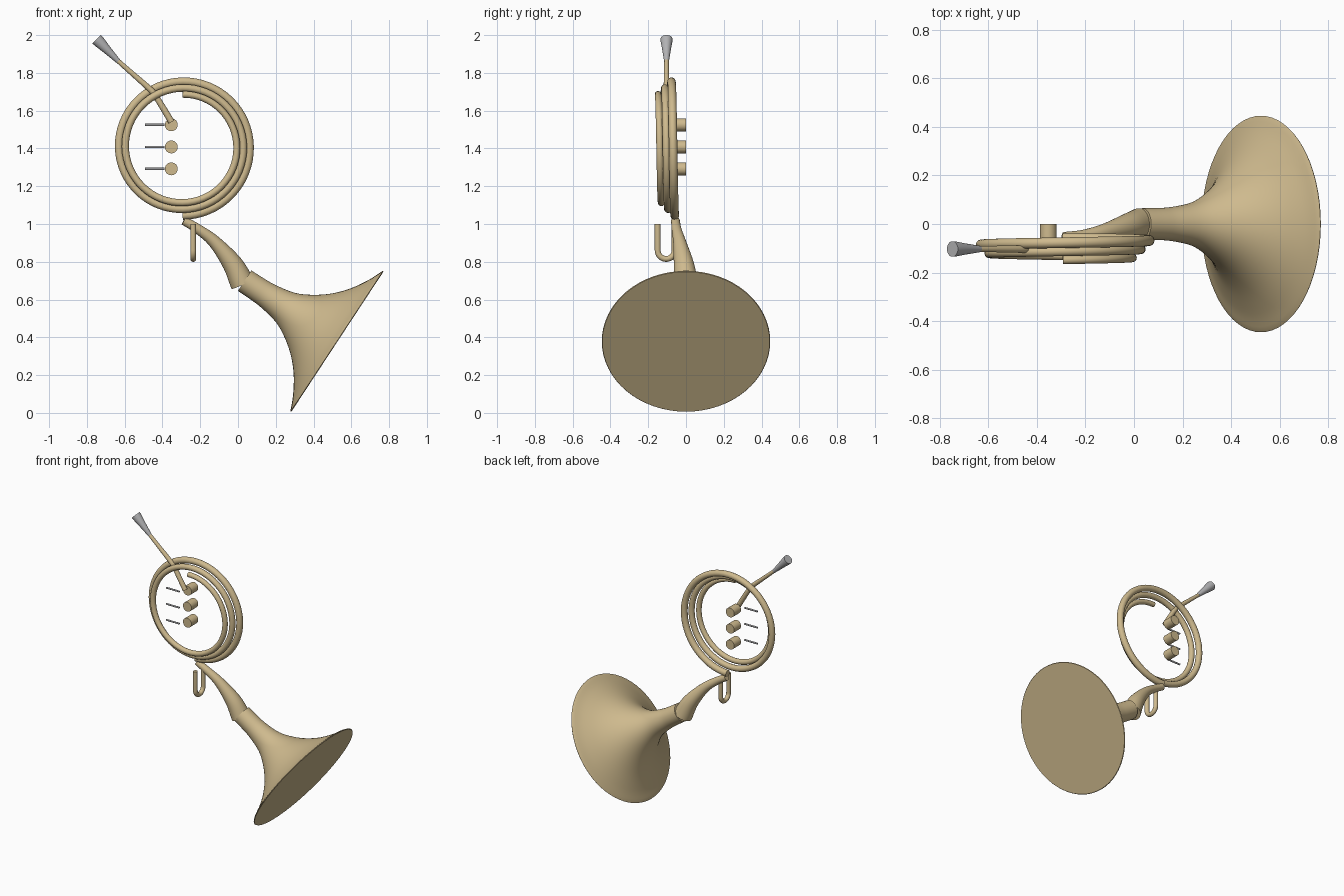
import bpy
import bmesh
import math
from mathutils import Vector

cube = bpy.data.objects.get("Cube")
if cube:
    bpy.data.objects.remove(cube, do_unlink=True)


def make_material(name, rgb, metallic=0.0):
    mat = bpy.data.materials.new(name)
    mat.use_nodes = True
    mat.diffuse_color = (*rgb, 1)
    mat.node_tree.nodes["Principled BSDF"].inputs["Base Color"].default_value = (*rgb, 1)
    return mat


BRASS = make_material("warm brass", (0.62, 0.49, 0.27))
STEEL = make_material("silver grey", (0.45, 0.45, 0.46))


def smooth_points(points, steps):
    """Catmull-Rom interpolation through (x, y, z, radius) points."""
    pts = [Vector(p) for p in points]
    pts = [2 * pts[0] - pts[1]] + pts + [2 * pts[-1] - pts[-2]]
    out = []
    for a, b, c, d in zip(pts, pts[1:], pts[2:], pts[3:]):
        for i in range(steps):
            t = i / steps
            out.append(0.5 * (2 * b + (c - a) * t + (2 * a - 5 * b + 4 * c - d) * t * t
                              + (3 * b - a - 3 * c + d) * t ** 3))
    return out + [pts[-2]]


def tube(name, points, mat, sides=20, side_axis=(0, 1, 0), angle=40):
    """Sweep a capped circle of varying radius along (x, y, z, radius) points."""
    centres = [Vector(p[:3]) for p in points]
    bm = bmesh.new()
    rings = []
    for i, (c, p) in enumerate(zip(centres, points)):
        tangent = (centres[min(i + 1, len(centres) - 1)] - centres[max(i - 1, 0)]).normalized()
        u = tangent.cross(Vector(side_axis)).normalized()
        v = tangent.cross(u)
        rings.append([bm.verts.new(c + p[3] * (u * math.cos(a) + v * math.sin(a)))
                      for a in (2 * math.pi * k / sides for k in range(sides))])
    for r, s in zip(rings, rings[1:]):
        for k in range(sides):
            n = (k + 1) % sides
            bm.faces.new((r[k], r[n], s[n], s[k]))
    bm.faces.new(rings[0][::-1])
    bm.faces.new(rings[-1])
    bmesh.ops.recalc_face_normals(bm, faces=bm.faces)
    mesh = bpy.data.meshes.new(name)
    bm.to_mesh(mesh)
    bm.free()
    mesh.materials.append(mat)
    obj = bpy.data.objects.new(name, mesh)
    bpy.context.collection.objects.link(obj)
    bpy.ops.object.select_all(action='DESELECT')
    obj.select_set(True)
    bpy.context.view_layer.objects.active = obj
    bpy.ops.object.shade_smooth_by_angle(angle=math.radians(angle))
    return obj


# Flared bell: (distance along the axis, radius), closed by a flat disc
bell_start = Vector((0.035, 0, 0.70))
bell_axis = Vector((0.835, 0, -0.549)).normalized()
bell_profile = [(0, 0.065), (0.08, 0.066), (0.152, 0.071), (0.257, 0.092), (0.345, 0.137),
                (0.425, 0.199), (0.494, 0.278), (0.55, 0.371), (0.580, 0.440)]
bell = smooth_points([(*(bell_start + bell_axis * t), r) for t, r in bell_profile], 4)
bell += [(*(bell_start + bell_axis * t), r) for t, r in ((0.584, 0.446), (0.588, 0.443))]
tube("bell", bell, BRASS, sides=64)

# Tapered branch joining the coil to the bell
branch = [(-0.287, -0.056, 1.018, 0.023), (-0.21, -0.05, 0.972, 0.026),
          (-0.124, -0.034, 0.905, 0.034), (-0.03, -0.012, 0.79, 0.053),
          (0.024, 0, 0.685, 0.065)]
tube("tapered_branch", smooth_points(branch, 6), BRASS, sides=32)

# Coil of two and a half turns, growing outward and backward
TURNS, STEPS = 2.5, 160
coil = []
for i in range(STEPS + 1):
    s = TURNS * i / STEPS
    a = 2 * math.pi * s
    r = 0.278 + 0.034 * s
    coil.append((-0.293 + r * math.sin(a), -0.148 + 0.0355 * s,
                 1.408 + r * math.cos(a), 0.0175 + 0.0022 * s))
tube("coiled_tube", coil, BRASS)

# Mouth pipe with a soft bend
pipe = [(-0.352, -0.103, 1.54, 0.017), (-0.40, -0.103, 1.62, 0.0165),
        (-0.445, -0.103, 1.69, 0.016), (-0.475, -0.103, 1.722, 0.0155),
        (-0.56, -0.103, 1.797, 0.0135), (-0.645, -0.103, 1.872, 0.012)]
tube("mouth_pipe", smooth_points(pipe, 4), BRASS)

# Conical mouthpiece
mouthpiece = [(-0.635, -0.103, 1.863, 0.013), (-0.695, -0.103, 1.924, 0.023),
              (-0.735, -0.103, 1.965, 0.031), (-0.748, -0.103, 1.978, 0.032)]
tube("mouthpiece", mouthpiece, STEEL, sides=24)

# Three valves, each with its lever
for number, z in enumerate((1.525, 1.408, 1.292), 1):
    tube(f"valve_{number}", [(-0.353, -0.078, z, 0.034), (-0.353, 0, z, 0.034)],
         BRASS, sides=28, side_axis=(0, 0, 1))
    tube(f"lever_{number}", [(-0.492, -0.118, z, 0.006), (-0.388, -0.118, z, 0.006)],
         STEEL, sides=12)

# U-shaped tuning slide below the coil
slide = [(-0.237, -0.15, 1.0, 0.0155)]
for i in range(17):
    a = math.pi * i / 16
    slide.append((-0.237, -0.105 - 0.045 * math.cos(a), 0.86 - 0.045 * math.sin(a), 0.0155))
slide.append((-0.237, -0.06, 1.0, 0.0155))
tube("tuning_slide", slide, BRASS, side_axis=(1, 0, 0))
